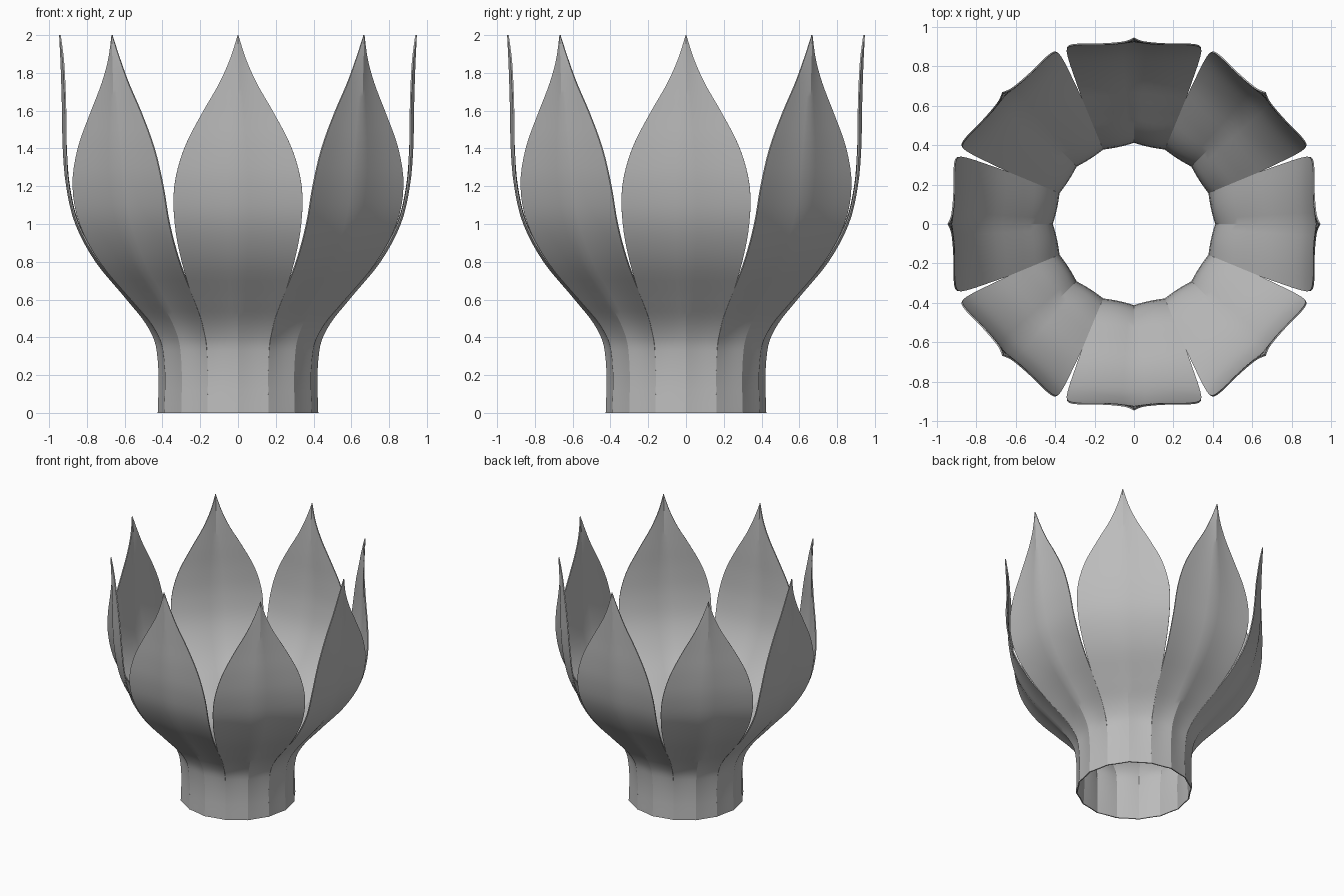
import bpy
import math
from mathutils import Matrix, Vector

cube = bpy.data.objects.get("Cube")
if cube:
    bpy.data.objects.remove(cube, do_unlink=True)

grey = bpy.data.materials.new("soft grey")
grey.use_nodes = True
colour = (0.5, 0.5, 0.5, 1)
grey.diffuse_color = colour
grey.node_tree.nodes["Principled BSDF"].inputs["Base Color"].default_value = colour

PETALS = 8
HALF_STEPS = 6      # columns on each side of the midrib
ROW_STEPS = 4       # rows between profile points
THICKNESS = 0.008

# Petal profile: height, midrib radius, half width, edge setback, flute depth
PROFILE = [Vector(p) for p in (
    (0, .425, .162, .034, .002),
    (.28, .425, .162, .034, .005),
    (.38, .442, .169, .032, .007),
    (.47, .487, .192, .028, .008),
    (.6, .59, .237, .022, .008),
    (.8, .755, .298, .016, .008),
    (1, .862, .335, .01, .008),
    (1.2, .91, .337, .008, .008),
    (1.4, .928, .285, .012, .007),
    (1.6, .932, .183, .015, .004),
    (1.75, .936, .097, .014, .002),
    (1.88, .941, .04, .011, 0),
    (2, .947, .002, .001, 0),
)]


def smooth_rows(points):
    """Run a smooth curve through the profile points."""
    rows = []
    last = len(points) - 1
    for i in range(last):
        a, b, c, d = (points[max(0, min(last, i + k))] for k in (-1, 0, 1, 2))
        h0, h1, h2 = (b[0] - a[0]) or (c[0] - b[0]), c[0] - b[0], (d[0] - c[0]) or (c[0] - b[0])
        slope_in = ((b - a) / h0 * h1 + (c - b) / h1 * h0) / (h0 + h1)
        slope_out = ((c - b) / h1 * h2 + (d - c) / h2 * h1) / (h1 + h2)
        for s in range(ROW_STEPS):
            t = s / ROW_STEPS
            rows.append(b * (2 * t**3 - 3 * t**2 + 1) + c * (3 * t**2 - 2 * t**3)
                        + slope_in * h1 * (t**3 - 2 * t**2 + t)
                        + slope_out * h1 * (t**3 - t**2))
    return rows + [points[-1]]


def petal_mesh():
    """One fluted petal with a raised midrib, facing the front."""
    verts, faces = [], []
    columns = 2 * HALF_STEPS + 1
    rows = smooth_rows(PROFILE)
    for z, radius, half, setback, flute in rows:
        for j in range(columns):
            u = j / HALF_STEPS - 1
            depth = setback * abs(u) + flute * math.sin(math.pi * abs(u))
            verts.append((u * half, depth - radius, z))
    for i in range(len(rows) - 1):
        for j in range(columns - 1):
            k = i * columns + j
            faces.append((k, k + 1, k + columns + 1, k + columns))
    mesh = bpy.data.meshes.new("petal")
    mesh.from_pydata(verts, [], faces)
    mesh.materials.append(grey)
    return mesh


# Ring of petals whose straight bases form the neck
base = petal_mesh()
for n in range(PETALS):
    mesh = base.copy()
    mesh.transform(Matrix.Rotation(n * math.tau / PETALS, 4, "Z"))
    petal = bpy.data.objects.new(f"petal_{n + 1}", mesh)
    bpy.context.collection.objects.link(petal)
    shell = petal.modifiers.new("thickness", "SOLIDIFY")
    shell.thickness = THICKNESS
    shell.offset = -1
    bpy.ops.object.select_all(action="DESELECT")
    petal.select_set(True)
    bpy.context.view_layer.objects.active = petal
    bpy.ops.object.modifier_apply(modifier=shell.name)
    bpy.ops.object.shade_smooth_by_angle(angle=math.radians(20))
bpy.data.meshes.remove(base)
